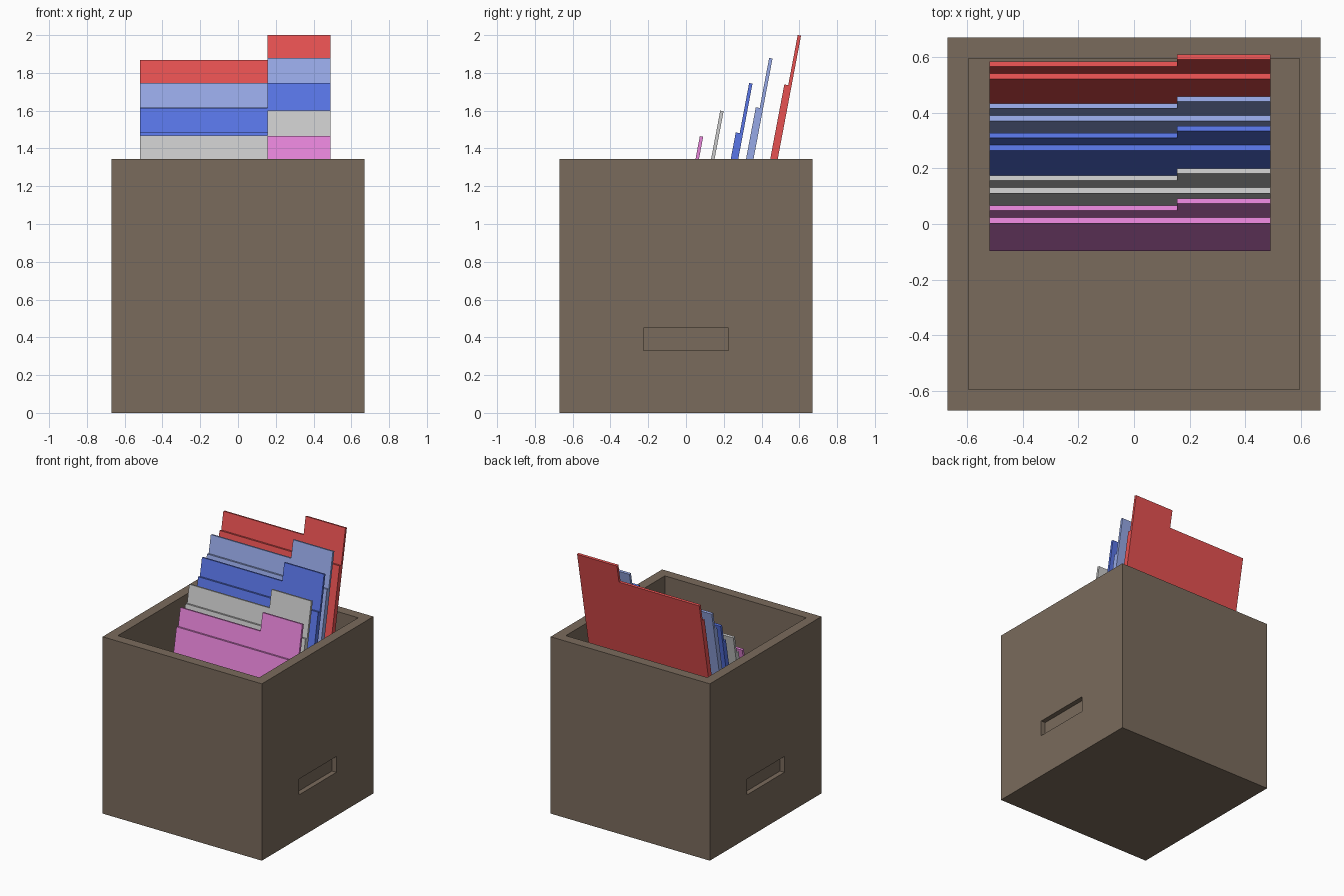
import bpy, bmesh
from math import radians
from mathutils import Matrix, Vector

if "Cube" in bpy.data.objects:
    bpy.data.objects.remove(bpy.data.objects["Cube"])


def material(name, rgb):
    m = bpy.data.materials.new(name)
    m.diffuse_color = (*rgb, 1)
    m.use_nodes = True
    m.node_tree.nodes["Principled BSDF"].inputs["Base Color"].default_value = m.diffuse_color
    return m


def new_object(name, bm, mat=None):
    bmesh.ops.recalc_face_normals(bm, faces=bm.faces)
    me = bpy.data.meshes.new(name)
    bm.to_mesh(me)
    bm.free()
    ob = bpy.data.objects.new(name, me)
    bpy.context.collection.objects.link(ob)
    if mat:
        me.materials.append(mat)
    return ob


def block(bm, lo, hi):
    lo, hi = Vector(lo), Vector(hi)
    bmesh.ops.create_cube(bm, size=1, matrix=Matrix.Translation((lo + hi) / 2)
                          @ Matrix.Diagonal((*(hi - lo), 1)))


def sheet(bm, outline, y0, y1):
    # extrude an x-z outline through a thickness in y
    f = bm.faces.new([bm.verts.new((x, y0, z)) for x, z in outline])
    r = bmesh.ops.extrude_face_region(bm, geom=[f])
    vs = [v for v in r["geom"] if isinstance(v, bmesh.types.BMVert)]
    bmesh.ops.translate(bm, verts=vs, vec=(0, y1 - y0, 0))


# Open storage box
W, IN, H, FLOOR = 0.67, 0.595, 1.345, 0.075
bm = bmesh.new()
block(bm, (-W, -W, 0), (W, W, H))
box = new_object("storage_box", bm, material("box_brown", (0.195, 0.147, 0.107)))

# Cutters: cavity and a shallow hand grip on each side
bm = bmesh.new()
block(bm, (-IN, -IN, FLOOR), (IN, IN, H + 0.2))
for lo, hi in ((W - 0.037, W + 0.1), (-W - 0.1, -W + 0.037)):
    block(bm, (lo, -0.225, 0.33), (hi, 0.225, 0.45))
cutter = new_object("box_cutter", bm)
cutter.hide_render = True
mod = box.modifiers.new("cut", "BOOLEAN")
mod.object = cutter
mod.operation = "DIFFERENCE"
mod.solver = "EXACT"
bpy.context.view_layer.objects.active = box
bpy.ops.object.modifier_apply(modifier=mod.name)
bpy.data.objects.remove(cutter)

# Tabbed folders, leaning back; local origin is the rear top edge of the tab
X0, XT, X1 = -0.52, 0.155, 0.49
LENGTH, BODY, FLAP, T = 0.81, -0.134, -0.27, 0.018


def folder(name, mat, y, z):
    bm = bmesh.new()
    sheet(bm, [(X0, -LENGTH), (X1, -LENGTH), (X1, 0), (XT, 0), (XT, BODY), (X0, BODY)], -T, 0)
    block(bm, (X0, -T - 0.021, -LENGTH), (X1, -T, FLAP))
    ob = new_object(name, bm, mat)
    ob.location = (0, y, z)
    ob.rotation_euler.x = radians(-10.7)


for name, rgb, y, z in (
    ("red", (0.8, 0.083, 0.083), 0.609, 1.997),
    ("light_blue", (0.31, 0.40, 0.8), 0.458, 1.876),
    ("blue", (0.10, 0.18, 0.8), 0.352, 1.743),
    ("grey", (0.6, 0.6, 0.6), 0.199, 1.597),
    ("pink", (0.8, 0.235, 0.7), 0.091, 1.462),
):
    folder(name + "_folder", material("folder_" + name, rgb), y, z)
